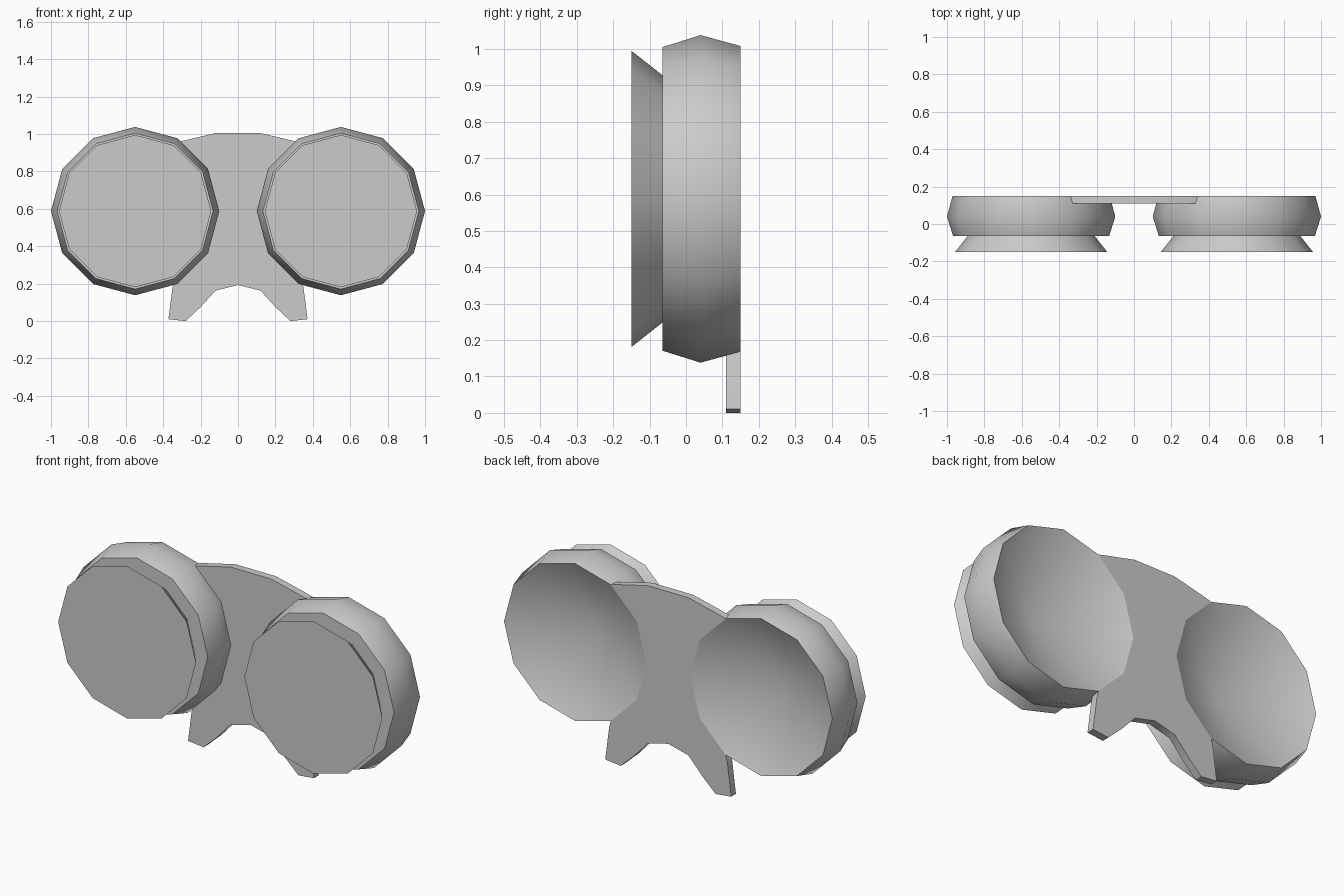
import bpy, bmesh, math

if "Cube" in bpy.data.objects:
    bpy.data.objects.remove(bpy.data.objects["Cube"])

CX, CZ, SIDES = 0.55, 0.588, 12


def finish(name, bm):
    bmesh.ops.recalc_face_normals(bm, faces=bm.faces)
    mesh = bpy.data.meshes.new(name)
    bm.to_mesh(mesh)
    bm.free()
    ob = bpy.data.objects.new(name, mesh)
    bpy.context.collection.objects.link(ob)
    bpy.ops.object.select_all(action='DESELECT')
    ob.select_set(True)
    bpy.context.view_layer.objects.active = ob
    bpy.ops.object.shade_smooth_by_angle(angle=math.radians(40))
    return ob


def lathe(name, cx, profile, cap_front=False):
    """Revolve (radius, y) points about the y axis; radius 0 makes a fan."""
    bm = bmesh.new()
    rings = []
    for r, y in profile:
        if r == 0:
            rings.append([bm.verts.new((cx, y, CZ))] * SIDES)
        else:
            rings.append([bm.verts.new((cx + r * math.cos(math.tau * i / SIDES), y,
                                        CZ + r * math.sin(math.tau * i / SIDES)))
                          for i in range(SIDES)])
    for a, b in zip(rings, rings[1:]):
        for i in range(SIDES):
            j = (i + 1) % SIDES
            quad = list(dict.fromkeys([a[i], a[j], b[j], b[i]]))
            bm.faces.new(quad)
    if cap_front:
        bm.faces.new(rings[-1])
    return finish(name, bm)


# Cup: shallow cone dish at the back, bulging wall, flat front rim, flared lens
cup_profile = [(0, -0.04), (0.42, 0.15),
               (0.45, 0.04), (0.417, -0.065), (0.34, -0.065), (0.407, -0.15)]
for side, sx in (("left", -1), ("right", 1)):
    lathe(side + "_eye_cup", sx * CX, cup_profile, cap_front=True)

# Bridge plate: half outline from top to bottom, hugging the cup rim, then mirrored
rim = [(CX + 0.42 * math.cos(math.radians(a)), CZ + 0.42 * math.sin(math.radians(a)))
       for a in (120, 150, 180, 210, 240)]
half = ([(0.12, 1.005), (0.29, 0.965)] + rim +
        [(0.35, 0.18), (0.372, 0.01), (0.28, 0.0), (0.20, 0.075), (0.12, 0.163)])
outline = half + [(0, 0.193)] + [(-x, z) for x, z in reversed(half)]
bm = bmesh.new()
face = bm.faces.new([bm.verts.new((x, 0.11, z)) for x, z in outline])
ext = bmesh.ops.extrude_face_region(bm, geom=[face], use_keep_orig=True)
bmesh.ops.translate(bm, vec=(0, 0.04, 0),
                    verts=[v for v in ext["geom"] if isinstance(v, bmesh.types.BMVert)])
finish("nose_bridge", bm)
